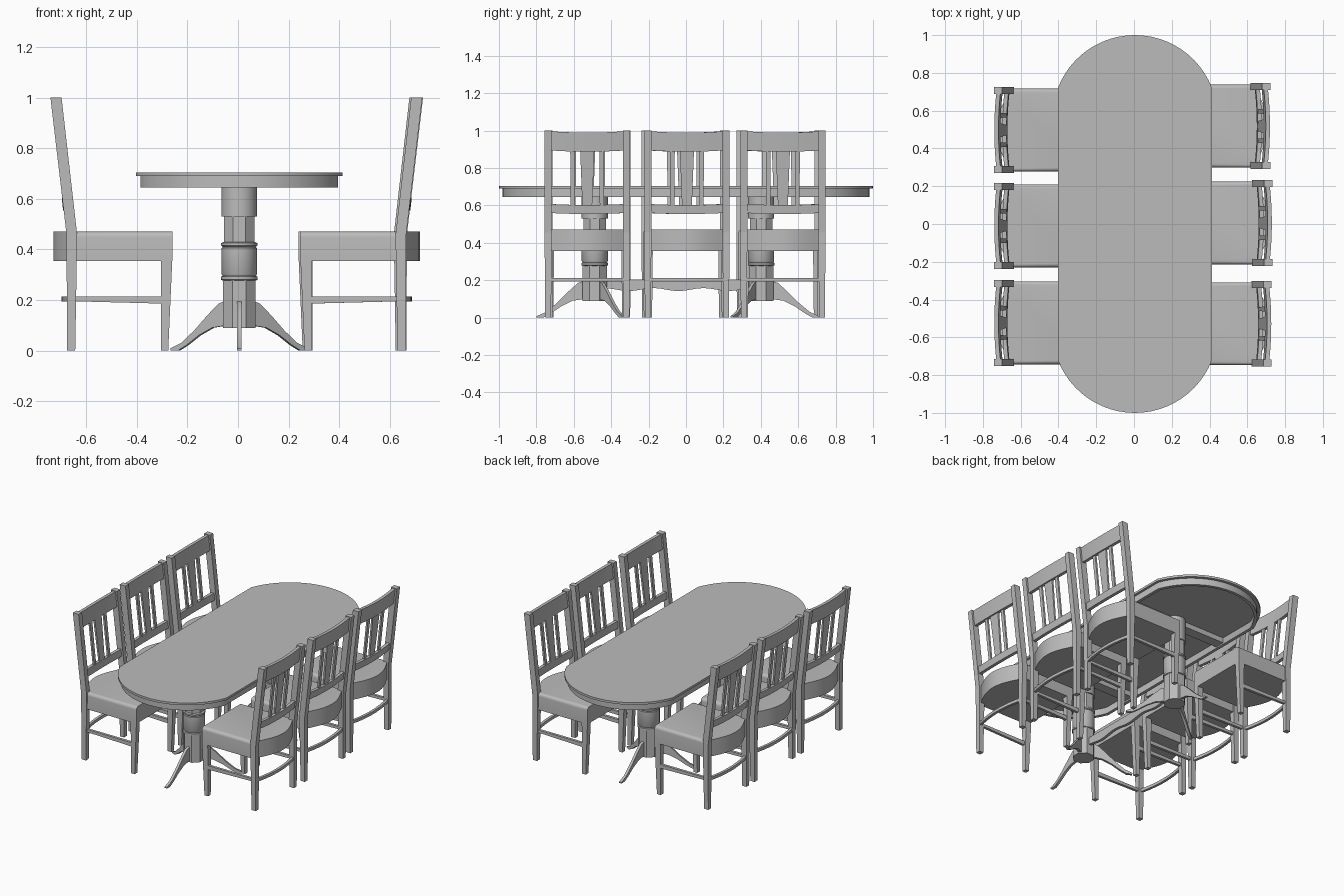
import bpy, bmesh
from math import sin, cos, pi, radians, asin
from mathutils import Matrix, Vector

if "Cube" in bpy.data.objects:
    bpy.data.objects.remove(bpy.data.objects["Cube"])

GREY = (0.5, 0.5, 0.5, 1)
mat = bpy.data.materials.new("grey wood")
mat.use_nodes = True
mat.diffuse_color = GREY
mat.node_tree.nodes["Principled BSDF"].inputs["Base Color"].default_value = GREY


def finish(name, bm, angle=30):
    bmesh.ops.recalc_face_normals(bm, faces=bm.faces)
    me = bpy.data.meshes.new(name)
    bm.to_mesh(me)
    bm.free()
    me.materials.append(mat)
    me.shade_smooth()
    me.set_sharp_from_angle(angle=radians(angle))
    ob = bpy.data.objects.new(name, me)
    bpy.context.collection.objects.link(ob)
    return ob


def loft(name, rings, closed=False, angle=30):
    """Skin a list of equal point rings; closed joins last ring to first."""
    bm = bmesh.new()
    vs = [[bm.verts.new(p) for p in ring] for ring in rings]
    n = len(vs[0])
    pairs = list(zip(vs, vs[1:])) + ([(vs[-1], vs[0])] if closed else [])
    for a, b in pairs:
        for i in range(n):
            j = (i + 1) % n
            bm.faces.new((a[i], a[j], b[j], b[i]))
    if not closed:
        bm.faces.new(vs[0])
        bm.faces.new(vs[-1])
    return finish(name, bm, angle)


def rect(x0, x1, y0, y1, z):
    return [(x0, y0, z), (x1, y0, z), (x1, y1, z), (x0, y1, z)]


def box(name, x0, x1, y0, y1, z0, z1):
    return loft(name, [rect(x0, x1, y0, y1, z0), rect(x0, x1, y0, y1, z1)])


# ---------------- table ----------------
CX = 0.005


def outline(half_w, half_l, sag, z, n=24):
    """Long oval: straight sides with a circular arc at each end."""
    r = (half_w ** 2 + sag ** 2) / (2 * sag)
    a = asin(min(1, half_w / r))
    arc = [(r * sin(a - 2 * a * i / n), half_l - r + r * cos(a - 2 * a * i / n))
           for i in range(n + 1)]
    return [(CX + x, y, z) for x, y in arc] + [(CX - x, -y, z) for x, y in arc]


loft("table_top", [outline(.408, 1, .28, .69), outline(.408, 1, .28, .705)])
loft("table_apron", [outline(.391, .98, .27, .645), outline(.391, .98, .27, .69),
                     outline(.37, .96, .26, .69), outline(.37, .96, .26, .645)], True)


def circle(r, z, y, n):
    return [(CX + r * cos(2 * pi * (i + .5) / n), y + r * sin(2 * pi * (i + .5) / n), z)
            for i in range(n)]


def turned(name, y, n, profile):
    return loft(name, [circle(r, z, y, n) for r, z in profile])


LEG_SIDE = [(.05, .20), (.09, .185), (.14, .14), (.20, .08), (.26, .03), (.31, .008),
            (.31, 0), (.275, 0), (.235, .022), (.18, .06), (.12, .09), (.05, .10)]

for y, out, tag in ((-.488, -1, "front"), (.402, 1, "back")):
    turned(tag + "_pedestal_foot", y, 8, [(.07, .09), (.07, .28)])
    turned(tag + "_pedestal_middle", y, 32,
           [(.062, .275), (.072, .28), (.072, .292), (.066, .295), (.07, .302),
            (.07, .405), (.066, .41), (.072, .415), (.072, .425), (.062, .43)])
    turned(tag + "_pedestal_neck", y, 8, [(.066, .425), (.066, .535)])
    turned(tag + "_pedestal_head", y, 32, [(.07, .53), (.07, .69)])
    box(tag + "_cross_beam", -.37, .38, y - .035, y + .035, .655, .69)
    for k in range(3):
        a = out * pi / 2 + k * 2 * pi / 3
        d, s = Vector((cos(a), sin(a), 0)), Vector((-sin(a), cos(a), 0))
        base = Vector((CX, y, 0))
        loft(f"{tag}_table_leg_{k + 1}",
             [[base + d * r + s * t + Vector((0, 0, z)) for r, z in LEG_SIDE]
              for t in (-.009, .009)])

# shaped board joining the pedestals
rings = []
for i in range(25):
    t = i / 24
    y = -.44 + .80 * t
    low = .15 + .008 * cos(6 * pi * t)
    rings.append([(CX - .01, y, low), (CX + .01, y, low), (CX + .01, y, .205), (CX - .01, y, .205)])
loft("table_stretcher", rings)

# ---------------- chair: front edge at x = 0, back towards +x ----------------
W = .2275     # half width over the posts
P = .037      # post width
chair = []


def lean(z):
    """Front face of the leaning back post at height z."""
    return .378 + .06 * (z - .45) / .55


for s, side in ((1, "left"), (-1, "right")):
    y0, y1 = sorted((s * W, s * (W - P)))
    f0, f1 = sorted((s * (W - .008), s * (W - .008 - P)))
    chair.append(loft(side + "_back_post",
                      [rect(.384, .416, y0 + .003, y1 - .003, 0), rect(.378, .418, y0, y1, .355),
                       rect(.376, .418, y0, y1, .455), rect(.438, .482, y0, y1, 1)], angle=5))
    chair.append(loft(side + "_front_leg",
                      [rect(.016, .044, f0 + .004, f1 - .004, 0), rect(0, .044, f0, f1, .36)]))
    m = s * (W - P / 2 - .002)
    chair.append(loft(side + "_side_stretcher",
                      [[(x, m - .009, lo), (x, m + .009, lo), (x, m + .009, .213), (x, m - .009, .213)]
                       for x, lo in ((.02, .185), (.40, .195))]))

# seat with a bowed back and rounded top sides
N = 16
H = W - .008
plan = [(0, -H), (.395, -H)]
plan += [(.40 + .07 * cos(pi / 2 * t) ** 1.0, H * .93 * t)
         for t in [-1 + 2 * i / N for i in range(N + 1)]]
plan += [(.395, H), (0, H)]
bm = bmesh.new()
lo, hi = [[bm.verts.new((x, y, z)) for x, y in plan] for z in (.355, .47)]
bm.faces.new(lo)
bm.faces.new(hi)
for i in range(len(plan)):
    j = (i + 1) % len(plan)
    bm.faces.new((lo[i], lo[j], hi[j], hi[i]))
edges = [e for e in bm.edges
         if all(v.co.z > .46 and abs(abs(v.co.y) - H) < 1e-4 for v in e.verts)
         and e.verts[0].co.y * e.verts[1].co.y > 0]
bmesh.ops.bevel(bm, geom=edges, offset=.022, segments=5, profile=.5, affect='EDGES')
chair.append(finish("seat", bm))


def bowed_rail(name, z0, z1, x0, x1, thick, bow, dip=0):
    """Bar across the posts, bowed backwards; x0, x1 are its lower and upper front."""
    rings = []
    for i in range(N + 1):
        t = -1 + 2 * i / N
        b, y, d = bow * (1 - t * t), t * (W - P / 2), dip * (1 - t * t)
        rings.append([(x0 + b, y, z0 - d), (x0 + b + thick, y, z0 - d),
                      (x1 + b + thick, y, z1 - d), (x1 + b, y, z1 - d)])
    chair.append(loft(name, rings))


bowed_rail("back_stretcher", .193, .213, .392, .392, .018, .028)
bowed_rail("top_rail", .895, .997, lean(.895) + .008, lean(.997) + .008, .022, .012, .008)
bowed_rail("lower_rail", .56, .608, lean(.56) + .008, lean(.608) + .008, .022, .012, .006)

# upright slats, the middle one widening upwards
for name, y, w0, w1 in (("middle_slat", 0, .026, .038), ("left_slat", .078, .011, .013),
                        ("right_slat", -.078, .011, .013)):
    x0, x1 = lean(.59) + .021, lean(.90) + .021
    chair.append(loft(name, [rect(x0, x0 + .012, y - w0, y + w0, .59),
                             rect(x1, x1 + .012, y - w1, y + w1, .90)]))

# ---------------- six placed chairs ----------------
PLACES = [(.247, -.528, 0), (.25, .005, 0), (.24, .518, 0),
          (-.26, -.523, pi), (-.26, -.01, pi), (-.26, .497, pi)]
for n, (x, y, turn) in enumerate(PLACES):
    M = Matrix.Translation((x, y, 0)) @ Matrix.Rotation(turn, 4, 'Z')
    for part in chair:
        ob = part
        if n < len(PLACES) - 1:
            ob = part.copy()
            bpy.context.collection.objects.link(ob)
        ob.name = f"chair_{n + 1}_{part.data.name}"
        ob.matrix_world = M
